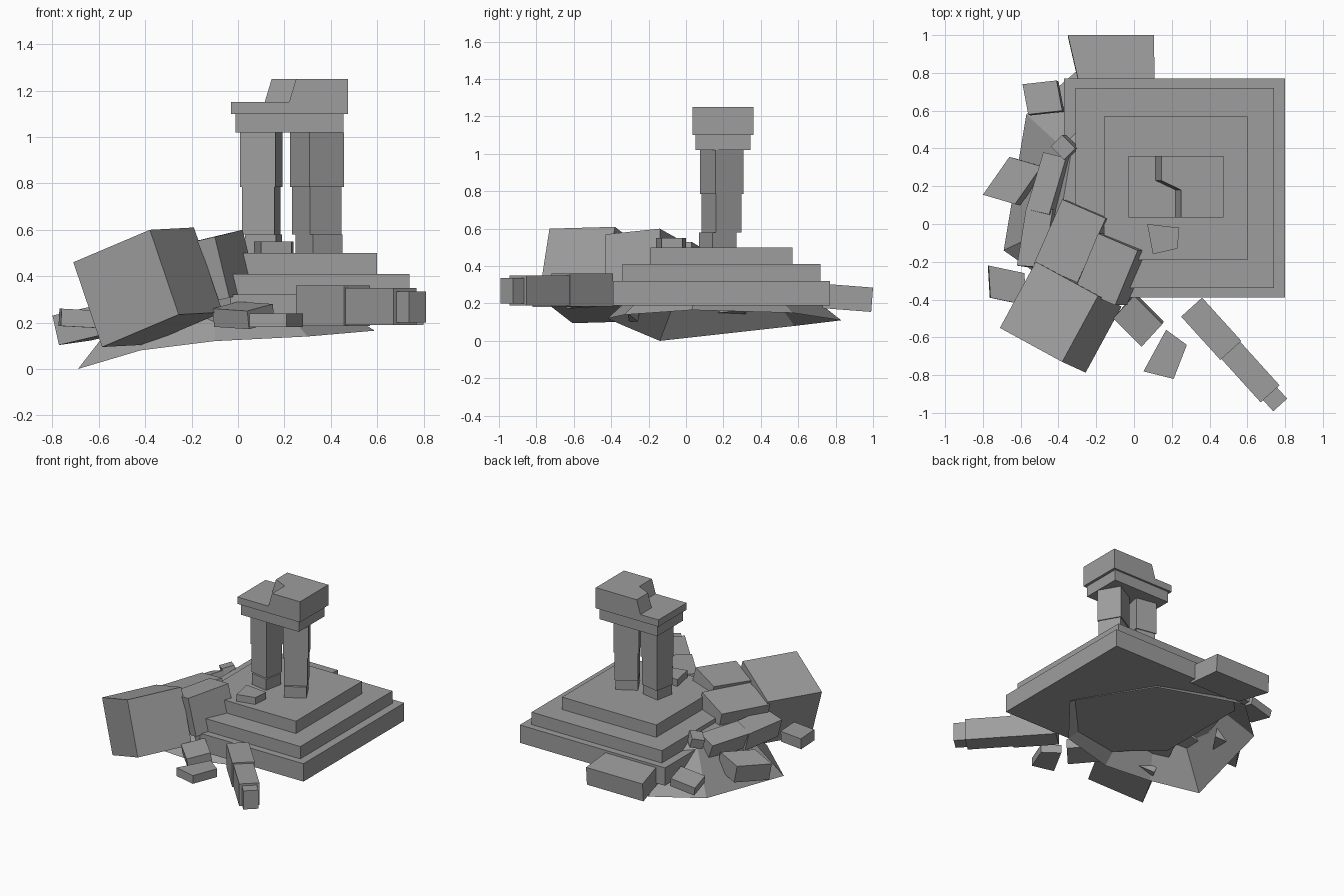
import bpy, bmesh
from math import radians, cos, sin
from mathutils import Vector

default = bpy.data.objects.get("Cube")
if default:
    bpy.data.objects.remove(default, do_unlink=True)

stone = bpy.data.materials.new("grey_stone")
stone.use_nodes = True
stone.diffuse_color = (0.34, 0.34, 0.34, 1)
stone.node_tree.nodes["Principled BSDF"].inputs["Base Color"].default_value = stone.diffuse_color


def loft(name, lower, upper, open_base=False):
    """Join two matching rings of points into one solid piece."""
    bm = bmesh.new()
    a = [bm.verts.new(p) for p in lower]
    b = [bm.verts.new(p) for p in upper]
    count = len(a)
    for i in range(count):
        j = (i + 1) % count
        bm.faces.new((a[i], a[j], b[j], b[i]))
    bm.faces.new(b)
    if not open_base:
        bm.faces.new(a[::-1])
    bmesh.ops.recalc_face_normals(bm, faces=bm.faces)
    mesh = bpy.data.meshes.new(name)
    bm.to_mesh(mesh)
    bm.free()
    mesh.materials.append(stone)
    obj = bpy.data.objects.new(name, mesh)
    bpy.context.collection.objects.link(obj)
    return obj


def prism(name, outline, low, high):
    return loft(name, [(x, y, low) for x, y in outline], [(x, y, high) for x, y in outline])


def slab(name, left, right, front, back, low, high):
    return prism(name, [(left, front), (right, front), (right, back), (left, back)], low, high)


def rubble(name, corner, u, v, depth):
    """Tilted block: a top corner, two top edges, and a thickness downwards."""
    c, u, v = Vector(corner), Vector(u), Vector(v)
    down = u.cross(v).normalized() * depth
    if down.z > 0:
        down = -down
    top = [c, c + u, c + u + v, c + v]
    return loft(name, [p + down for p in top], top)


def turned_box(name, x, y, size, angle, low, high):
    """Upright square block turned about its own axis."""
    r = size * 0.5 ** 0.5
    turns = [radians(angle + 45 + 90 * k) for k in range(4)]
    return prism(name, [(x + r * cos(t), y + r * sin(t)) for t in turns], low, high)


# Stepped base, with its front right corner broken away
def broken_tier(name, left, right, front, back, low, high):
    def line(value):
        return -0.42 - 0.9 * value
    cut_x = (-0.42 - front) / 0.9
    prism(name, [(left, back), (left, line(left)), (cut_x, front),
                 (right, front), (right, back)], low, high)


broken_tier("bottom_step", -0.37, 0.8, -0.39, 0.77, 0.19, 0.32)
broken_tier("middle_step", -0.31, 0.74, -0.34, 0.72, 0.32, 0.41)
slab("top_step", -0.16, 0.6, -0.19, 0.57, 0.41, 0.5)

# Rocky mound under the steps, hollow below
rim = [Vector(p) for p in (
    (0.59, 0.03, 0.165), (0.28, 0.57, 0.15), (-0.28, 0.83, 0.11), (-0.57, 0.58, 0.08),
    (-0.69, -0.14, 0), (-0.42, -0.33, 0.08), (-0.1, -0.42, 0.12), (0.3, -0.33, 0.14))]
heart = Vector((-0.1, 0.15, 0))
crown = [heart + (p - heart) * 0.5 for p in rim]
for p in crown:
    p.z = 0.38
loft("rock_mound", rim, crown, open_base=True)

# Two standing pillars, each of three stacked blocks
for side, x, angle, size in (("right", 0.1, -11, 0.155), ("left", 0.34, 30, 0.17)):
    turned_box(side + "_pillar_foot", x + 0.01, 0.17, size * 0.87, angle, 0.5, 0.58)
    turned_box(side + "_pillar_shaft", x, 0.19, size * 0.92, angle, 0.58, 0.785)
    turned_box(side + "_pillar_head", x, 0.19, size, angle, 0.785, 1.02)

# Lintel, with a broken cap block
slab("lintel", -0.01, 0.455, 0.05, 0.345, 1.02, 1.1)
slab("cap_ledge", -0.03, 0.475, 0.035, 0.36, 1.1, 1.15)


def cap_ring(shift, z):
    jag = [(0.115, 0.36), (0.115, 0.23), (0.22, 0.18), (0.22, 0.035)]
    return [(x + shift, y, z) for x, y in jag] + [(0.475, 0.035, z), (0.475, 0.36, z)]


loft("broken_cap", cap_ring(0, 1.15), cap_ring(0.03, 1.25))

# Loose stone lying on the top step
prism("step_stone", [(0.07, 0), (0.1, -0.16), (0.23, -0.13), (0.24, -0.02)], 0.5, 0.55)

# Large fallen corner pieces
rubble("fallen_cube", (-0.71, -0.55, 0.46), (0.33, -0.18, 0.14), (0.19, 0.35, 0.01), 0.39)
rubble("fallen_step_high", (-0.1, -0.43, 0.57), (0.12, 0.29, 0.03), (-0.21, 0.09, -0.05), 0.27)
rubble("fallen_step_low", (-0.15, 0.03, 0.53), (-0.15, -0.34, -0.02), (-0.23, 0.1, -0.06), 0.27)

# Slab leaning on the back edge
back_top = [(-0.35, 1, 0.285), (0.105, 1, 0.285), (0.11, 0.74, 0.305), (-0.29, 0.74, 0.305)]
loft("back_slab", [(x, y - 0.01, z - 0.13) for x, y, z in back_top], back_top)

# Smaller rubble down the right side
rubble("side_chip", (-0.59, 0.74, 0.22), (0.18, 0.02, 0.03), (0.03, -0.16, 0.02), 0.06)
rubble("side_block", (-0.66, 0.355, 0.25), (-0.14, -0.2, -0.02), (0.17, -0.05, 0.04), 0.13)
rubble("side_bar_back", (-0.48, 0.38, 0.36), (-0.09, -0.3, 0), (0.12, -0.03, 0.05), 0.13)
rubble("side_bar_front", (-0.57, 0.09, 0.36), (-0.05, -0.31, 0), (0.14, -0.01, 0.04), 0.14)
rubble("side_pebble", (-0.44, 0.41, 0.4), (0.06, 0.06, 0.02), (0.07, -0.07, 0.02), 0.07)
rubble("side_outlier", (-0.77, -0.22, 0.26), (0.19, -0.04, -0.01), (0.01, -0.17, 0), 0.075)

# Rubble in front
rubble("front_block", (-0.11, -0.5, 0.26), (0.15, -0.15, -0.01), (0.11, 0.12, 0.03), 0.08)
prism("front_chip", [(0.05, -0.78), (0.21, -0.82), (0.28, -0.64), (0.17, -0.56)], 0.18, 0.24)

# Toppled pillar of three blocks
along = Vector((0.67, -0.74, 0))
across = Vector((0.74, 0.67, 0))
start = Vector((0.305, -0.44, 0))
for name, length, width, low, high in (("root", 0.31, 0.15, 0.185, 0.36),
                                       ("shaft", 0.31, 0.135, 0.19, 0.35),
                                       ("tip", 0.08, 0.1, 0.2, 0.335)):
    half = across * width / 2
    end = start + along * length
    ring = [start - half, end - half, end + half, start + half]
    prism("toppled_pillar_" + name, [p.xy for p in ring], low, high)
    start = end
